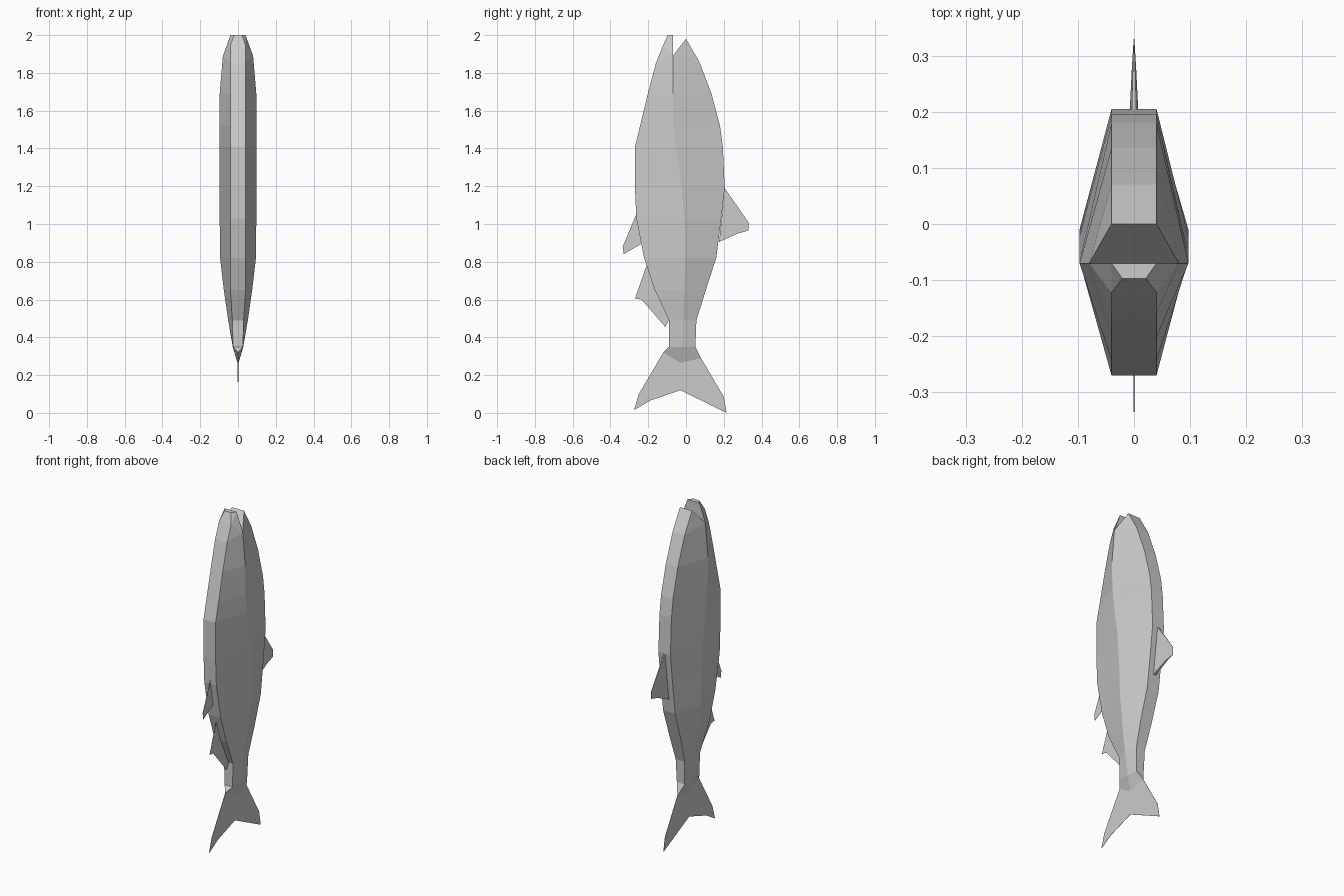
import bpy, bmesh

if "Cube" in bpy.data.objects:
    bpy.data.objects.remove(bpy.data.objects["Cube"])


def finish(bm, name):
    bmesh.ops.remove_doubles(bm, verts=bm.verts, dist=0.00001)
    bmesh.ops.recalc_face_normals(bm, faces=bm.faces)
    mesh = bpy.data.meshes.new(name)
    bm.to_mesh(mesh)
    bm.free()
    obj = bpy.data.objects.new(name, mesh)
    bpy.context.collection.objects.link(obj)
    return obj


def fin(name, outline, root):
    """Double-sided blade; outline points listed in root get half thickness."""
    bm = bmesh.new()
    for s in (-1, 1):
        bm.faces.new([bm.verts.new((s * root.get(i, 0.0006), y, z))
                      for i, (y, z) in enumerate(outline)])
    bm.verts.ensure_lookup_table()
    n = len(outline)
    for i in range(n):
        j = (i + 1) % n
        bm.faces.new([bm.verts[k] for k in (i, j, n + j, n + i)])
    return finish(bm, name)


# Body: six-sided rings, each with front, middle and back (half width, y, z)
def level(z, yf, hf, ym, hm, yb, hb):
    return ((hf, yf, z), (hm, ym, z), (hb, yb, z))


rows = [
    ((.04, -.16, 1.85), (.08, -.07, 1.89), (.04, .07, 1.86)),
    level(1.69, -.202, .04, -.07, .097, .135, .04),
    level(1.52, -.243, .04, -.067, .097, .18, .04),
    level(1.41, -.27, .04, -.055, .097, .195, .04),
    level(1.19, -.27, .04, -.022, .097, .205, .04),
    level(1.03, -.263, .04, -.01, .097, .187, .04),
    level(.82, -.222, .04, -.005, .095, .16, .04),
    level(.65, -.165, .04, -.01, .075, .105, .038),
    level(.49, -.09, .03, -.015, .052, .055, .03),
    level(.35, -.09, .026, -.02, .028, .05, .026),
    ((.001, -.12, .32), (.003, -.03, .265), (.001, .08, .29)),
]
bm = bmesh.new()
rings = []
for row in rows:
    right = [bm.verts.new(p) for p in row]
    left = [bm.verts.new((-x, y, z)) for x, y, z in reversed(row)]
    rings.append(right + left)
for a, b in zip(rings, rings[1:]):
    for i in range(6):
        j = (i + 1) % 6
        bm.faces.new((a[i], a[j], b[j], b[i]))


# Jaws grow out of the top ring, leaving the mouth notch between them
def pair(x, y, z):
    return bm.verts.new((x, y, z)), bm.verts.new((-x, y, z))


fr, mr, br, bl, ml, fl = rings[0]
nr, nl = pair(.04, 0, 1.98)
bm.faces.new((br, bl, nl, nr))
bm.faces.new((mr, nr, nl, ml))
bm.faces.new((mr, br, nr))
bm.faces.new((ml, nl, bl))

f2, g2 = pair(.04, -.122, 1.945)
f3, g3 = pair(.021, -.097, 2.0)
m3, k3 = pair(.04, -.07, 2.0)
bm.faces.new((fr, fl, g2, f2))
bm.faces.new((f2, g2, g3, f3))
bm.faces.new((f3, g3, k3, m3))
bm.faces.new((m3, k3, ml, mr))
for f, m, lo, hi, tip in ((fr, mr, f2, f3, m3), (fl, ml, g2, g3, k3)):
    bm.faces.new((f, m, lo))
    bm.faces.new((m, tip, lo))
    bm.faces.new((lo, tip, hi))
finish(bm, "body")

# Fins on the centre plane
fin("back_fin", [(.205, 1.19), (.33, 1.01), (.33, .965), (.275, .95), (.175, .905)],
    {0: .004, 4: .009, 3: .004})
fin("upper_belly_fin", [(-.264, 1.05), (-.335, .88), (-.33, .84), (-.237, .895)], {})
fin("lower_belly_fin", [(-.209, .78), (-.27, .605), (-.235, .60), (-.11, .455),
                        (-.09, .49), (-.165, .65)], {})

# Forked tail in two lobes
fin("tail_front_lobe", [(-.03, .265), (-.12, .32), (-.25, .1), (-.275, .015),
                        (-.19, .065), (-.03, .12)], {0: .003, 1: .001})
fin("tail_back_lobe", [(-.03, .265), (.08, .29), (.2, .085), (.215, 0), (-.03, .12)],
    {0: .003, 1: .001})
